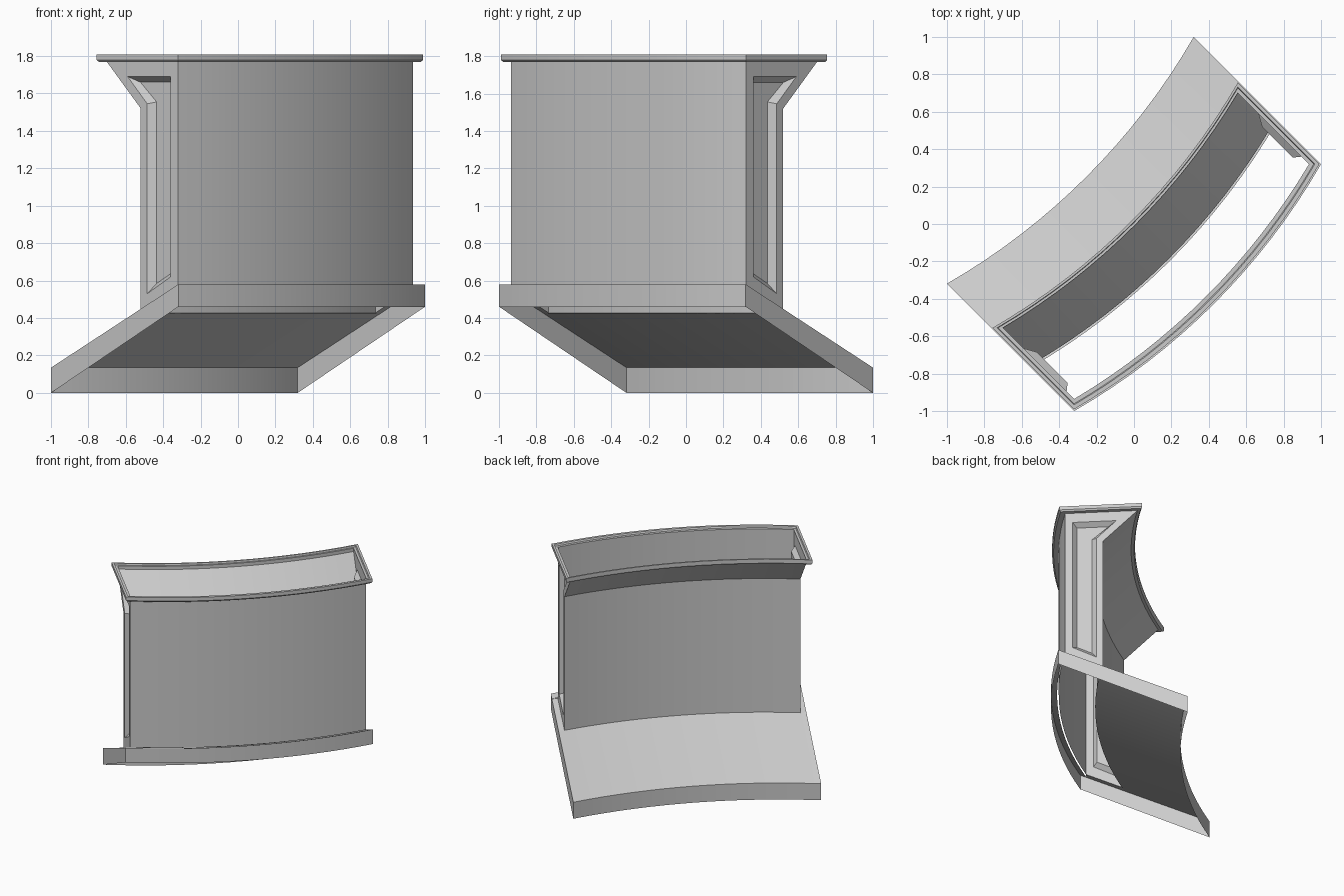
import bpy, bmesh, math

cube = bpy.data.objects.get("Cube")
if cube:
    bpy.data.objects.remove(cube)

grey = bpy.data.materials.new("light_grey")
grey.use_nodes = True
colour = (0.6, 0.6, 0.6, 1)
grey.diffuse_color = colour
grey.node_tree.nodes["Principled BSDF"].inputs["Base Color"].default_value = colour

# Plan: u runs along the arc's chord, v points outward on the convex side
BASE_U, BASE_V = 0.932, 0.481
WALL_U, WALL_FRONT, WALL_BACK, FLARE_BACK = 0.887, 0.435, 0.152, -0.103
WALL_TOP = 1.768
RADIUS = BASE_U / math.sin(math.radians(15))
STEPS = 16


def bow(u, end):
    return math.sqrt(RADIUS**2 - u**2) - math.sqrt(RADIUS**2 - end**2)


def place(u, v, z):
    return ((u + v) / math.sqrt(2), (u - v) / math.sqrt(2), z)


def slope_z(v):
    # height of the sloping tray top
    return 0.135 + (v + BASE_V) * 0.445 / (2 * BASE_V)


def stations(end):
    return [end * (2 * i / STEPS - 1) for i in range(STEPS + 1)]


def bridge(bm, rows, closed=False):
    for a, b in zip(rows, rows[1:]):
        n = len(a)
        for i in range(n if closed else n - 1):
            j = (i + 1) % n
            bm.faces.new((a[i], a[j], b[j], b[i]))


def sweep(bm, profile, end):
    # carry a (v, z) profile along the arc
    bridge(bm, [[bm.verts.new(place(u, v + bow(u, end), z)) for v, z in profile]
                for u in stations(end)])


def finish(bm, name):
    bmesh.ops.remove_doubles(bm, verts=bm.verts, dist=0.0005)
    bmesh.ops.recalc_face_normals(bm, faces=bm.faces)
    mesh = bpy.data.meshes.new(name)
    bm.to_mesh(mesh)
    bm.free()
    obj = bpy.data.objects.new(name, mesh)
    obj.data.materials.append(grey)
    bpy.context.collection.objects.link(obj)
    bpy.ops.object.select_all(action="DESELECT")
    obj.select_set(True)
    bpy.context.view_layer.objects.active = obj
    bpy.ops.object.shade_smooth_by_angle(angle=math.radians(25))
    return obj


# Sloping base tray: skirt, top plate behind the box, ledges around it
bm = bmesh.new()
sweep(bm, [(-BASE_V, 0), (-BASE_V, slope_z(-BASE_V)), (WALL_BACK, slope_z(WALL_BACK))], BASE_U)
sweep(bm, [(WALL_FRONT, slope_z(WALL_FRONT)), (BASE_V, slope_z(BASE_V)), (BASE_V, 0.46)], BASE_U)
for side in (-1, 1):
    def tray_end(points):
        bm.faces.new([bm.verts.new(place(side * u, v, z)) for u, v, z in points])
    tray_end([(BASE_U, -BASE_V, 0), (BASE_U, BASE_V, 0.46),
              (BASE_U, BASE_V, slope_z(BASE_V)), (BASE_U, -BASE_V, slope_z(-BASE_V))])
    tray_end([(u, v, slope_z(v)) for u, v in
              ((BASE_U, WALL_BACK), (BASE_U, WALL_FRONT), (WALL_U, WALL_FRONT), (WALL_U, WALL_BACK))])
finish(bm, "base_tray")

# Curved front wall, and back wall with its flared top
bm = bmesh.new()
sweep(bm, [(WALL_FRONT, slope_z(WALL_FRONT)), (WALL_FRONT, WALL_TOP)], WALL_U)
finish(bm, "front_wall")
bm = bmesh.new()
sweep(bm, [(WALL_BACK, slope_z(WALL_BACK)), (WALL_BACK, 1.52), (FLARE_BACK, WALL_TOP)], WALL_U)
finish(bm, "back_wall")

# End walls with a tapered recessed panel
outline = [(WALL_BACK, slope_z(WALL_BACK)), (WALL_FRONT, slope_z(WALL_FRONT)),
           (WALL_FRONT, WALL_TOP), (FLARE_BACK, WALL_TOP), (WALL_BACK, 1.52)]
opening = [(0.201, 0.53), (0.378, 0.62), (0.378, 1.69), (0.053, 1.69), (0.201, 1.545)]
panel = [(0.237, 0.585), (0.35, 0.64), (0.35, 1.66), (0.115, 1.66), (0.237, 1.555)]
for side, name in ((-1, "right_end_wall"), (1, "left_end_wall")):
    bm = bmesh.new()
    rows = [[bm.verts.new(place(side * u, v, z)) for v, z in loop]
            for u, loop in ((WALL_U, outline), (WALL_U, opening), (WALL_U - 0.035, panel))]
    bridge(bm, rows, closed=True)
    bm.faces.new(rows[-1])
    finish(bm, name)

# Top rim: a stepped moulding following the box outline
bm = bmesh.new()
rows = []
for out, z in ((0, WALL_TOP), (0.03, WALL_TOP), (0.039, 1.78), (0.039, 1.808),
               (0.022, 1.808), (0.018, 1.795), (0, 1.795)):
    end = WALL_U + out
    loop = [(u, WALL_FRONT + out + bow(u, end)) for u in stations(end)]
    loop += [(u, FLARE_BACK - out + bow(u, end)) for u in reversed(stations(end))]
    rows.append([bm.verts.new(place(u, v, z)) for u, v in loop])
bridge(bm, rows + rows[:1], closed=True)
finish(bm, "top_rim")
